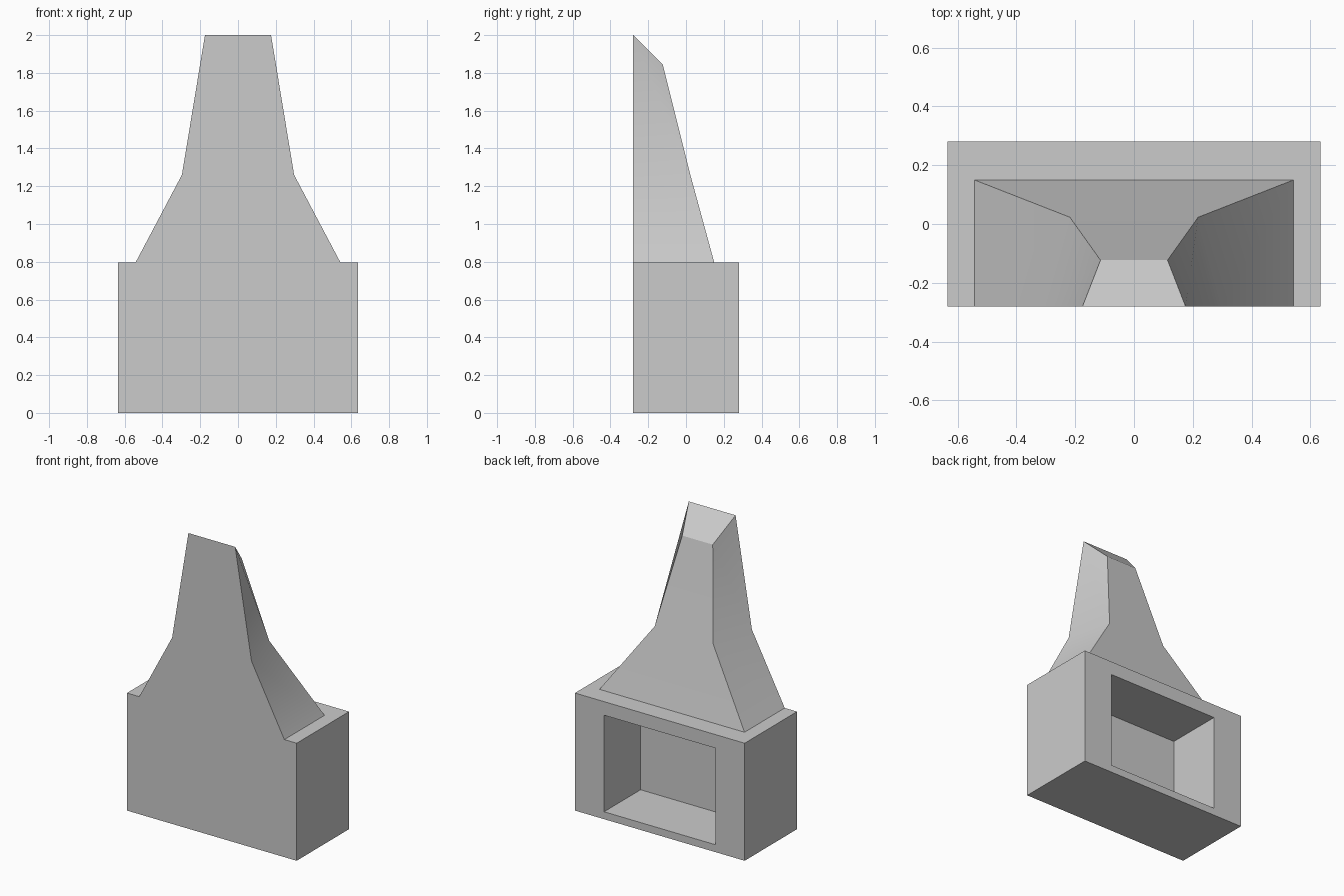
import bpy, bmesh, math

if "Cube" in bpy.data.objects:
    bpy.data.objects.remove(bpy.data.objects["Cube"])

FRONT = -0.28

bm = bmesh.new()

# Outer shell levels: (front half-width, front z, back half-width, back y, back z)
levels = [
    (0.635, 0.0,   0.635, 0.28,   0.0),     # floor
    (0.635, 0.795, 0.635, 0.28,   0.795),   # firebox top
    (0.543, 0.795, 0.543, 0.15,   0.795),   # hood base
    (0.297, 1.26,  0.218, 0.023,  1.26),    # hood shoulder
    (0.175, 2.0,   0.114, -0.123, 1.845),   # slanted hood top
]
rings = [[bm.verts.new(p) for p in ((-fx, FRONT, fz), (-bx, by, bz),
                                    (bx, by, bz), (fx, FRONT, fz))]
         for fx, fz, bx, by, bz in levels]


# Joins two rows of points with quads
def bridge(a, b, sides, closed=False):
    for i in sides:
        j = (i + 1) % len(a) if closed else i + 1
        bm.faces.new((a[i], a[j], b[j], b[i]))


# Side walls, ledge and hood; the firebox back is left for the opening
bridge(rings[0], rings[1], (0, 2))
for low, high in zip(rings[1:], rings[2:]):
    bridge(low, high, range(3))

# Flat wall side, bottom and top
bm.faces.new([r[0] for r in rings] + [r[3] for r in reversed(rings)])
bm.faces.new(rings[0])
bm.faces.new(rings[-1])


# Hearth opening: frame, recess walls and recess end
def opening(y):
    return [bm.verts.new((x, y, z)) for x, z in
            ((-0.417, 0.05), (0.417, 0.05), (0.417, 0.703), (-0.417, 0.703))]


outer = [rings[0][1], rings[0][2], rings[1][2], rings[1][1]]
rim, inner = opening(0.28), opening(-0.11)
bridge(outer, rim, range(4), True)
bridge(rim, inner, range(4), True)
bm.faces.new(inner)

bmesh.ops.recalc_face_normals(bm, faces=bm.faces)
mesh = bpy.data.meshes.new("fireplace")
bm.to_mesh(mesh)
bm.free()

fireplace = bpy.data.objects.new("fireplace", mesh)
bpy.context.collection.objects.link(fireplace)
bpy.context.view_layer.objects.active = fireplace
fireplace.select_set(True)
bpy.ops.object.shade_smooth_by_angle(angle=math.radians(30))
